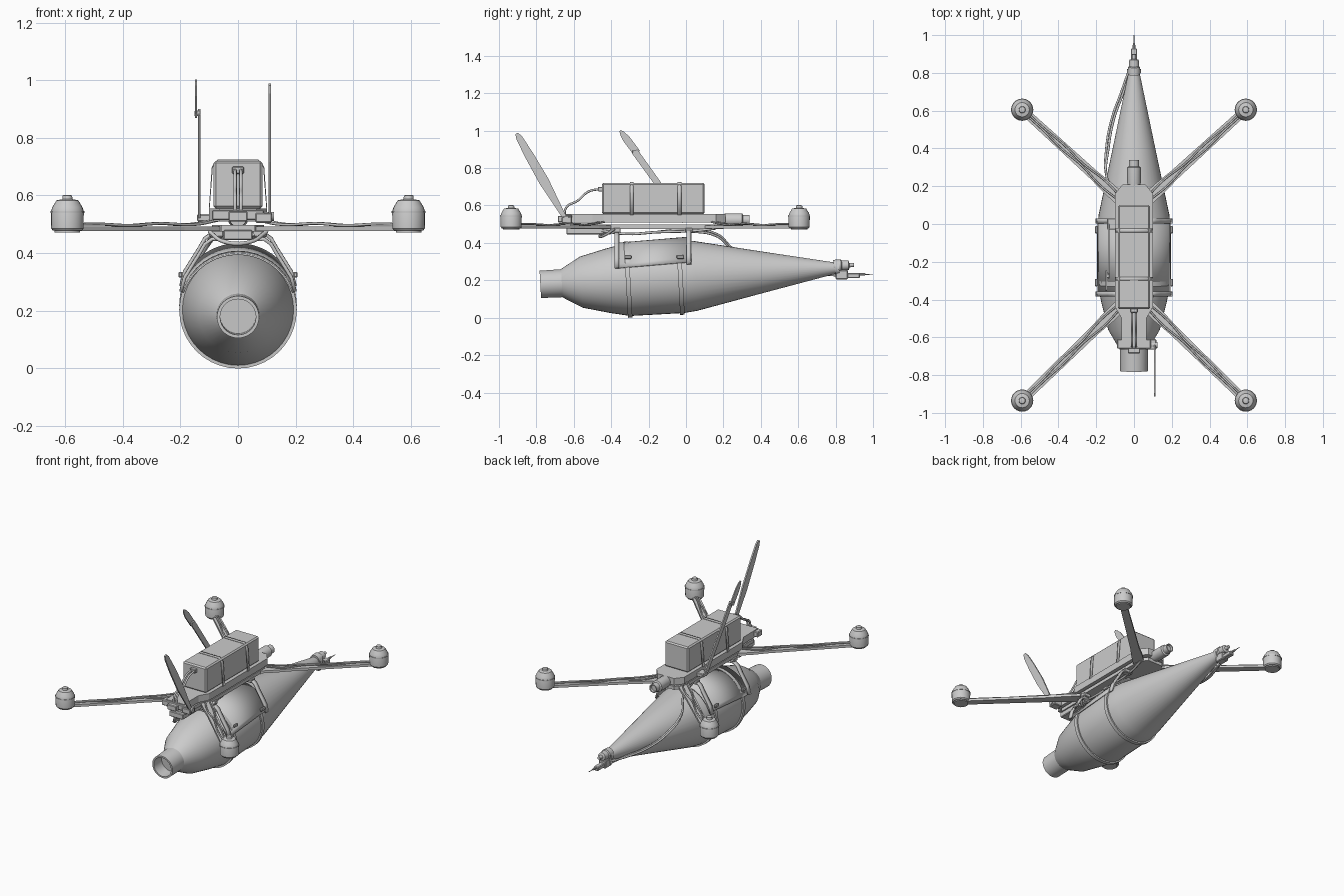
import bpy, bmesh, math
from mathutils import Vector, Matrix

if "Cube" in bpy.data.objects:
    bpy.data.objects.remove(bpy.data.objects["Cube"])

TILT = math.atan(0.055)
AXIS_Z = 0.221          # height of the tilted pod axis at y = 0


def finish(name, bm, matrix=None, angle=30):
    bmesh.ops.recalc_face_normals(bm, faces=bm.faces[:])
    me = bpy.data.meshes.new(name)
    bm.to_mesh(me)
    bm.free()
    if matrix:
        me.transform(matrix)
    ob = bpy.data.objects.new(name, me)
    bpy.context.collection.objects.link(ob)
    bpy.ops.object.select_all(action='DESELECT')
    ob.select_set(True)
    bpy.context.view_layer.objects.active = ob
    if angle:
        bpy.ops.object.shade_smooth_by_angle(angle=math.radians(angle))
    return ob


def lathe(name, prof, matrix, n=24, closed=False, angle=30):
    """Revolve (height, radius) pairs about z, then place with matrix."""
    bm = bmesh.new()
    rings = [[bm.verts.new((r * math.cos(2 * math.pi * i / n), r * math.sin(2 * math.pi * i / n), h))
              for i in range(n)] for h, r in prof]
    pairs = list(zip(rings, rings[1:]))
    if closed:
        pairs.append((rings[-1], rings[0]))
    else:
        bm.faces.new(rings[0])
        bm.faces.new(rings[-1])
    for a, b in pairs:
        for i in range(n):
            j = (i + 1) % n
            bm.faces.new((a[i], a[j], b[j], b[i]))
    return finish(name, bm, matrix, angle)


def along_y(x, y, z, tilt=0.0):
    return Matrix.Translation((x, y, z)) @ Matrix.Rotation(-math.pi / 2 + tilt, 4, 'X')


def box(name, lo, hi, bevel=0.004):
    bm = bmesh.new()
    bmesh.ops.create_cube(bm, size=1)
    lo, hi = Vector(lo), Vector(hi)
    for v in bm.verts:
        v.co = Vector([(lo[k] + hi[k]) / 2 + v.co[k] * (hi[k] - lo[k]) for k in range(3)])
    if bevel:
        bmesh.ops.bevel(bm, geom=bm.edges[:], offset=bevel, segments=1, affect='EDGES')
    return finish(name, bm, None, 0)


def slab(name, outline, depth, matrix):
    """Extrude a flat 2D outline by depth along local z."""
    bm = bmesh.new()
    f = bm.faces.new([bm.verts.new((a, b, 0)) for a, b in outline])
    ext = bmesh.ops.extrude_face_region(bm, geom=[f])
    bmesh.ops.translate(bm, vec=(0, 0, depth),
                        verts=[g for g in ext['geom'] if isinstance(g, bmesh.types.BMVert)])
    return finish(name, bm, matrix, 0)


def ribbon(name, path, y0, y1, thick, slope=0.0, closed=False):
    """Sheet following an x-z path, running from y0 to y1."""
    bm = bmesh.new()
    rows = [[bm.verts.new((x, y, z + slope * y)) for y in (y0, y1)] for x, z in path]
    pairs = list(zip(rows, rows[1:])) + ([(rows[-1], rows[0])] if closed else [])
    for a, b in pairs:
        bm.faces.new((a[0], a[1], b[1], b[0]))
    ob = finish(name, bm)
    m = ob.modifiers.new('thickness', 'SOLIDIFY')
    m.thickness, m.offset = thick, 0
    return ob


def wire(name, pts, r):
    cu = bpy.data.curves.new(name, 'CURVE')
    cu.dimensions = '3D'
    cu.bevel_depth, cu.bevel_resolution, cu.resolution_u = r, 2, 5
    cu.use_fill_caps = True
    sp = cu.splines.new('BEZIER')
    sp.bezier_points.add(len(pts) - 1)
    for p, co in zip(sp.bezier_points, pts):
        p.co = co
        p.handle_left_type = p.handle_right_type = 'AUTO'
    ob = bpy.data.objects.new(name, cu)
    bpy.context.collection.objects.link(ob)
    bpy.ops.object.select_all(action='DESELECT')
    ob.select_set(True)
    bpy.context.view_layer.objects.active = ob
    bpy.ops.object.convert(target='MESH')


# Tilted pod with an open front collar
pod = along_y(0, 0, AXIS_Z, TILT)
lathe('pod_body', [(-.70, .062), (-.78, .062), (-.78, .073), (-.665, .075), (-.655, .082), (-.56, .137),
                   (-.42, .172), (-.31, .195), (-.02, .195), (.05, .187), (.40, .113), (.80, .030)], pod, 40, angle=20)
for i, s in enumerate((-.31, -.03)):
    lathe(f'pod_strap_{i}', [(s - .012, .193), (s - .012, .204), (s + .012, .204), (s + .012, .193)],
          pod, 40, closed=True)
    box(f'strap_buckle_{i}', (.192, s - .02, .315), (.207, s + .02, .335))
    box(f'strap_buckle_left_{i}', (-.207, s - .02, .315), (-.192, s + .02, .335))

# Tail fittings and needle
lathe('tail_cap', [(.79, .033), (.83, .033), (.835, .027), (.87, .025), (.875, .012), (.90, .010)],
      along_y(0, 0, AXIS_Z + .012, TILT))
lathe('tail_ring', [(.80, .03), (.80, .037), (.82, .037), (.82, .03)], pod, 24, closed=True)
box('tail_bracket', (-.024, .80, .205), (.024, .865, .255))
box('tail_plug', (-.016, .86, .212), (.016, .93, .238))
lathe('tail_needle', [(0, .008), (.03, .006), (.031, .003), (.072, .002)], along_y(0, .928, .232), 10)

# Saddle sheet hugging the top of the pod
arc = [(.203 * math.cos(math.radians(a)), .226 + .203 * math.sin(math.radians(a))) for a in range(20, 161, 7)]
ribbon('saddle', arc, -.38, .03, .006, slope=.085)

# Frame: deck, bottom plate, front tray
deck = [(-.065, -.65), (.065, -.65), (.065, -.50), (.10, -.44), (.10, .16), (.06, .21), (-.06, .21), (-.10, .16),
        (-.10, -.44), (-.065, -.50)]
slab('frame_deck', deck, .045, Matrix.Translation((0, 0, .51)))
slab('bottom_plate', [(x * .9, y * .95) for x, y in deck], .022, Matrix.Translation((0, 0, .475)))
box('front_block', (-.05, -.64, .445), (.05, -.40, .48))
box('front_module', (-.09, -.66, .515), (.09, -.61, .55))
box('front_lens_plate', (-.033, -.685, .51), (.033, -.655, .545))
lathe('rear_camera', [(.18, .03), (.22, .036), (.30, .036), (.305, .027), (.34, .027), (.34, .021), (.325, .02)],
      along_y(0, 0, .522))

# Battery, its straps and lead
box('battery', (-.085, -.45, .555), (.085, .10, .72), .008)
strap = [(-.10, .55), (-.089, .70), (-.07, .723), (.07, .723), (.089, .70), (.10, .55)]
for i, y in enumerate((-.29, -.035)):
    ribbon(f'battery_strap_{i}', strap, y - .01, y + .01, .004, closed=True)
box('battery_plug', (-.02, -.47, .675), (.02, -.44, .70), .003)
for x in (-.01, .01):
    wire('battery_lead', [(x, -.46, .688), (x, -.52, .675), (x, -.58, .625), (x, -.64, .59), (x, -.65, .53)], .006)

# Arms, motors, arm wires and saddle legs
motor = [(.478, .03), (.478, .05), (.485, .056), (.545, .057), (.56, .052), (.583, .038), (.587, .018),
         (.60, .016), (.602, .008)]
leg = [(.04, .465), (.09, .468), (.115, .45), (.135, .415), (.16, .375), (.185, .335), (.198, .285)]
for sx in (-1, 1):
    side = 'left' if sx < 0 else 'right'
    for end, root, tip in (('rear', (.06, .12), (.592, .605)), ('front', (.06, -.42), (.592, -.935))):
        a, b = Vector((root[0] * sx, root[1], .477)), Vector((tip[0] * sx, tip[1], .477))
        d = b - a
        L = d.length
        place = Matrix.Translation(a) @ Matrix.Rotation(math.atan2(d.y, d.x), 4, 'Z')
        slab(f'{end}_{side}_arm', [(0, -.034), (.10, -.034), (.2, -.027), (L, -.022), (L, .022), (.2, .027),
                                   (.10, .034), (0, .034)], .016, place)
        lathe(f'{end}_{side}_motor_mount', [(.472, .044), (.496, .044)], Matrix.Translation((b.x, b.y, 0)), 20)
        lathe(f'{end}_{side}_motor', motor, Matrix.Translation((b.x, b.y, 0)), 24)
        lathe(f'{end}_{side}_motor_band', [(.54, .055), (.54, .059), (.546, .059), (.546, .055)],
              Matrix.Translation((b.x, b.y, 0)), 24, closed=True)
        for k in (-1, 1):
            wire(f'{end}_{side}_arm_wire', [place @ Vector((t * L, o * k, .018 + h)) for t, o, h in (
                (.02, .01, .02), (.2, .018, .004), (.4, .006, .008), (.6, .012, .001), (.8, .005, .006),
                (.96, .006, .004))], .005)
    for i, y in enumerate((-.37, .015)):
        ribbon(f'{side}_saddle_leg_{i}', [(x * sx, z) for x, z in leg], y - .013, y + .013, .012, slope=.05)
        box(f'{side}_leg_mount_{i}', (min(.05 * sx, .1 * sx), y - .02, .455), (max(.05 * sx, .1 * sx), y + .02, .48))

# Right folding blade, swung in the y-z plane
yz = Matrix(((0, 0, 1, 0), (1, 0, 0, 0), (0, 1, 0, 0), (0, 0, 0, 1)))


def blade(name, x, thick, base, tip, prof):
    d = Vector((tip[0] - base[0], tip[1] - base[1]))
    L, rot = d.length, math.atan2(d.y, d.x)
    outline = [(t * L, w) for t, w in prof] + [(t * L, -w) for t, w in reversed(prof)]
    place = Matrix.Translation((x, base[0], base[1])) @ yz @ Matrix.Rotation(rot, 4, 'Z')
    slab(name, outline, thick, place)


blade('right_blade', .105, .009, (-.64, .52), (-.905, .985),
      [(0, .010), (.12, .014), (.45, .027), (.75, .024), (.95, .017), (1, .008)])
box('right_blade_hinge', (.06, -.665, .505), (.118, -.61, .54))
lathe('right_blade_pivot', [(0, .016), (.05, .016)],
      Matrix.Translation((.075, -.64, .527)) @ Matrix.Rotation(math.pi / 2, 4, 'Y'), 14)

# Left antenna with a pointed offset tip
blade('left_antenna', -.138, .008, (-.005, .515), (-.275, .89), [(0, .016), (1, .018)])
blade('left_antenna_tip', -.150, .007, (-.262, .88), (-.352, 1.0), [(0, .02), (.65, .02), (.9, .012), (1, .004)])
box('left_antenna_joint', (-.151, -.285, .875), (-.130, -.258, .895), .002)
box('left_antenna_hinge', (-.142, -.03, .51), (-.09, .03, .535))

# Signal cables from the frame down to the tail
for i, o in enumerate((0, .012)):
    wire(f'tail_cable_{i}', [(-.03, -.15, .46), (-.07, .02, .473 - o), (-.10, .17, .445 - o), (-.145, .25, .37 - o),
                             (-.135 - o, .40, .29), (-.105 - o, .56, .25), (-.055 - o, .70, .235),
                             (-.025, .82, .225 + o)], .006)
wire('cross_cable', [(-.10, -.42, .475), (-.05, -.46, .44), (.04, -.44, .438), (.10, -.38, .475)], .007)
wire('belly_cable', [(.05, -.45, .465), (.055, -.32, .448), (.05, -.15, .458), (.06, .05, .465), (.08, .16, .478)], .007)
